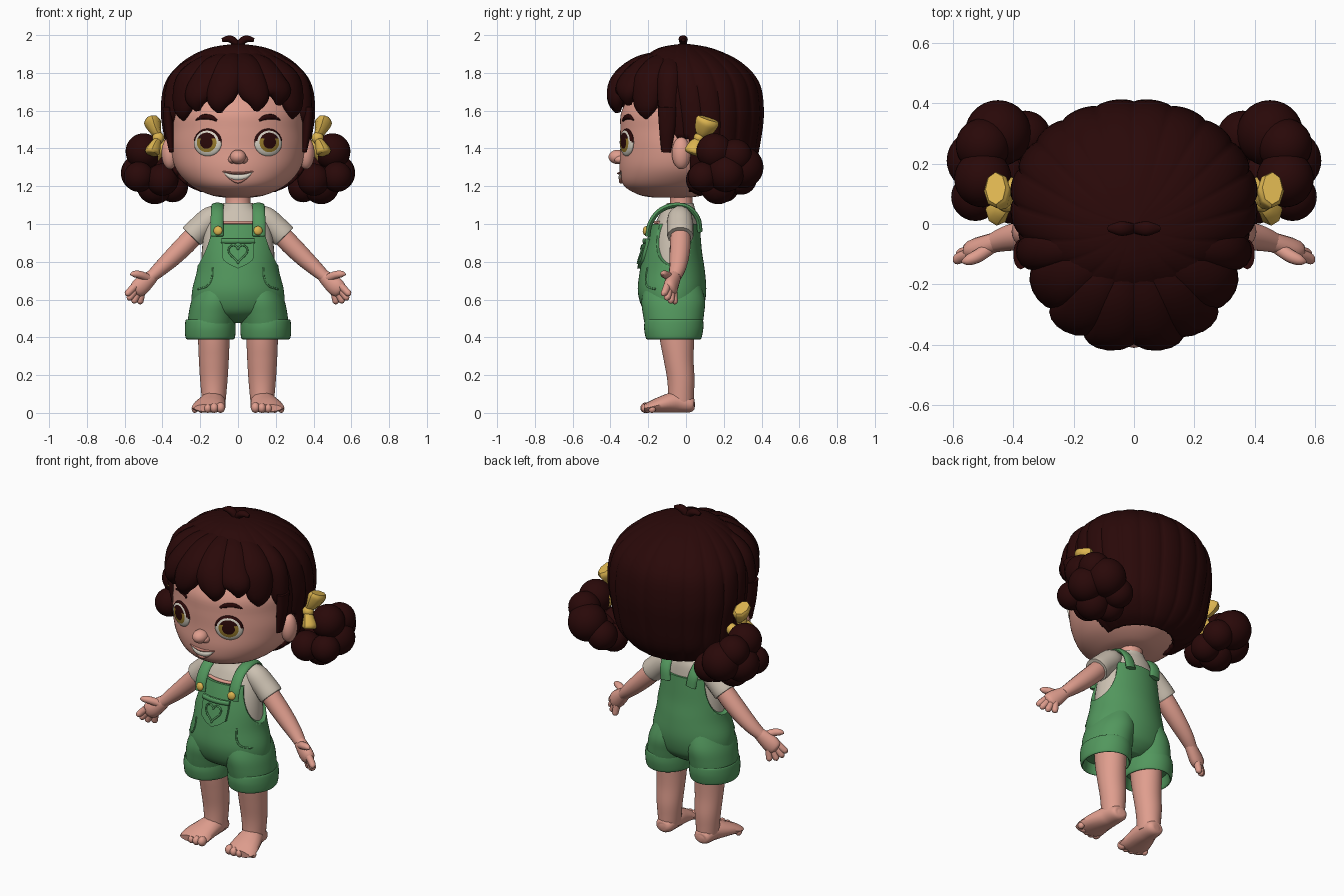
import bpy, bmesh, math
from mathutils import Vector
from mathutils.bvhtree import BVHTree

if "Cube" in bpy.data.objects:
    bpy.data.objects.remove(bpy.data.objects["Cube"], do_unlink=True)


def material(name, r, g, b):
    m = bpy.data.materials.new(name)
    m.use_nodes = True
    m.diffuse_color = (r, g, b, 1)
    bsdf = next(n for n in m.node_tree.nodes if n.type == "BSDF_PRINCIPLED")
    bsdf.inputs["Base Color"].default_value = (r, g, b, 1)
    bsdf.inputs["Roughness"].default_value = 0.7
    return m


SKIN = material("skin", 0.74, 0.34, 0.27)
HAIR = material("dark_hair", 0.022, 0.0025, 0.0025)
GREEN = material("green_cloth", 0.085, 0.31, 0.11)
SHIRT = material("cream_shirt", 0.6, 0.53, 0.44)
YELLOW = material("yellow", 0.72, 0.46, 0.08)
WHITE = material("eye_white", 0.68, 0.64, 0.55)
IRIS = material("golden_iris", 0.32, 0.2, 0.025)
LIP = material("lip", 0.6, 0.24, 0.19)


def finish(name, bm, mats, mirror=False, angle=50):
    bmesh.ops.recalc_face_normals(bm, faces=bm.faces)
    me = bpy.data.meshes.new(name)
    bm.to_mesh(me)
    bm.free()
    for m in mats:
        me.materials.append(m)
    me.shade_smooth()
    me.set_sharp_from_angle(angle=math.radians(angle))
    ob = bpy.data.objects.new(name, me)
    bpy.context.collection.objects.link(ob)
    if mirror:
        ob.modifiers.new("mirror", "MIRROR").use_mirror_merge = False
    return ob


def spline(keys, sub):
    """Smooth curve through key tuples of any length."""
    out = []
    for i in range(len(keys) - 1):
        quad = [keys[max(i - 1, 0)], keys[i], keys[i + 1], keys[min(i + 2, len(keys) - 1)]]
        for k in range(sub):
            t = k / sub
            out.append([b + t * ((c - a) + t * ((2*a - 5*b + 4*c - d) + t * (3*b - a - 3*c + d))) / 2
                        for a, b, c, d in zip(*quad)])
    return out + [list(keys[-1])]


def skin_rings(name, rings, mat, mirror):
    bm = bmesh.new()
    rows = [[bm.verts.new(p) for p in r] for r in rings]
    n = len(rows[0])
    for lo, hi in zip(rows, rows[1:]):
        for i in range(n):
            bm.faces.new((lo[i], lo[(i + 1) % n], hi[(i + 1) % n], hi[i]))
    bm.faces.new(rows[0])
    bm.faces.new(rows[-1])
    return finish(name, bm, [mat], mirror)


def loft(name, keys, mat, cx=0, mirror=False, n=40, sub=5, ripple=None):
    """Stack of ellipses; each key is z, half width, front y, back y, x shift."""
    rings = []
    for z, rx, yf, yb, dx in spline([tuple(k) + (0,) * (5 - len(k)) for k in keys], sub):
        ring = []
        for i in range(n):
            t = math.tau * i / n
            s = ripple(t) if ripple else 1
            ring.append((cx + dx + rx * s * math.cos(t),
                         (yf + yb) / 2 + (yb - yf) / 2 * s * math.sin(t), z))
        rings.append(ring)
    return skin_rings(name, rings, mat, mirror)


def tube(name, pts, mat, side=(1, 0, 0), mirror=False, n=14, sub=5):
    """Sweep along points x, y, z, half width along side, half thickness."""
    path = spline(pts, sub)
    pos = [Vector(p[:3]) for p in path]
    rings = []
    for i, p in enumerate(path):
        tan = (pos[min(i + 1, len(pos) - 1)] - pos[max(i - 1, 0)]).normalized()
        u = Vector(side)
        u = (u - tan * u.dot(tan)).normalized()
        v = tan.cross(u)
        a, b = max(p[3], 0.001), max(p[4], 0.001)
        rings.append([pos[i] + u * a * math.cos(math.tau * k / n) + v * b * math.sin(math.tau * k / n)
                      for k in range(n)])
    return skin_rings(name, rings, mat, mirror)


def ball(name, c, r, mats, mirror=False, axis=None, rule=None, seg=28):
    bm = bmesh.new()
    bmesh.ops.create_uvsphere(bm, u_segments=seg, v_segments=seg * 2 // 3, radius=1)
    if rule:
        for f in bm.faces:
            f.material_index = rule(f.calc_center_median())
    quat = Vector(axis).to_track_quat("Z", "Y") if axis else None
    for v in bm.verts:
        p = Vector((v.co.x * r[0], v.co.y * r[1], v.co.z * r[2]))
        v.co = (quat @ p if quat else p) + Vector(c)
    return finish(name, bm, mats, mirror)


def tree_of(ob):
    return BVHTree.FromPolygons([v.co for v in ob.data.vertices],
                                [list(p.vertices) for p in ob.data.polygons])


def on(tree, x, z):
    return tree.ray_cast(Vector((x, -2, z)), Vector((0, 1, 0)))[:2]


def line_on(name, tree, pts, mat, lift=0.0, mirror=False, side=(0, 0, 1)):
    """Tube laid on a surface; points are x, z, half width, half thickness."""
    full = [(*(on(tree, x, z)[0] - Vector((0, lift, 0))), a, b) for x, z, a, b in pts]
    return tube(name, full, mat, side, mirror, n=10)


# Head and face
head = loft("head", [(1.14, .07, -.17, .02), (1.155, .15, -.25, .1), (1.205, .252, -.33, .19),
                     (1.29, .328, -.352, .27), (1.4, .357, -.348, .3), (1.5, .355, -.348, .31),
                     (1.6, .35, -.34, .31), (1.7, .3, -.27, .27), (1.8, .18, -.12, .15)], SKIN, n=64)
face = tree_of(head)
loft("neck", [(1.05, .075, -.1, .04), (1.12, .065, -.085, .035), (1.2, .07, -.09, .04)], SKIN)
ball("nose", (0, -.36, 1.355), (.043, .05, .038), [SKIN])
ball("nose_sides", (.03, -.345, 1.342), (.022, .035, .022), [SKIN], True)
ball("ears", (.36, -.025, 1.375), (.045, .05, .085), [SKIN], True)


def eye_rule(c):
    r = math.hypot(c.x, c.y)
    if r < .46 or (r < .7 and c.y > .3) or (r > .86 and c.y > .05):
        return 2
    return 1 if r < .72 else 0


spot, normal = on(face, .16, 1.432)
ball("eyes", spot, (.08, .073, .022), [WHITE, IRIS, HAIR], True, normal, eye_rule, 60)
line_on("eyebrows", face, [(.112, 1.548, .006, .008), (.14, 1.563, .013, .01),
                           (.185, 1.567, .013, .01), (.222, 1.55, .003, .006)], HAIR, mirror=True)
line_on("teeth", face, [(-.075, 1.272, .002, .004), (-.04, 1.252, .013, .01), (0, 1.246, .016, .012),
                        (.04, 1.252, .013, .01), (.075, 1.272, .002, .004)], WHITE)
line_on("upper_lip", face, [(-.08, 1.278, .003, .005), (0, 1.268, .007, .016), (.08, 1.278, .003, .005)], LIP)
line_on("lower_lip", face, [(-.07, 1.265, .003, .005), (0, 1.224, .01, .016), (.07, 1.265, .003, .005)], LIP)

# Hair shell with strand grooves, opened around the face and ears
hair = loft("hair_cap", [(1.17, .2, -.15, .23), (1.21, .28, -.18, .3), (1.3, .36, -.2, .365),
                         (1.45, .392, -.23, .4), (1.6, .412, -.26, .415), (1.75, .388, -.28, .39),
                         (1.86, .295, -.24, .29), (1.93, .16, -.15, .14), (1.955, .01, -.02, 0)],
            HAIR, n=200, ripple=lambda t: 1 - .028 * (1 - abs(math.sin(10 * t)) ** .6))
bm = bmesh.new()
bm.from_mesh(hair.data)
bmesh.ops.delete(bm, context="FACES", geom=[
    f for f in bm.faces for c in [f.calc_center_median()]
    if not (c.z > 1.6 or (c.y > -.13 and c.z > 1.45) or (c.y > .02 and c.z > 1.172))])
bm.to_mesh(hair.data)
bm.free()
shell = hair.modifiers.new("thickness", "SOLIDIFY")
shell.thickness = .025
shell.offset = -1

# Fringe locks fanned across the forehead
for i, (deg, tip, reach, wide) in enumerate([
        (-82, 1.53, 1.0, .72), (-58, 1.55, .98, 1), (-33, 1.6, 1.0, 1), (-11, 1.59, 1.05, 1),
        (11, 1.6, 1.05, 1), (33, 1.63, 1.0, 1), (58, 1.56, .98, 1), (82, 1.53, 1.0, .72)]):
    dx, dy = math.sin(math.radians(deg)), -math.cos(math.radians(deg))
    lean = math.copysign(.03, deg) if abs(deg) < 40 else 0
    rows = [(.06, 1.89, .03, .03), (.19, 1.845, .075, .045), (.285, 1.755, .09, .055),
            (.31, tip + .065, .07, .046), (.3, tip, .014, .014)]
    tube(f"fringe_lock_{i + 1}", [(dx * r * reach * 1.12 + (lean if k > 2 else 0), -.05 + dy * r * reach,
                                   z, a * wide, b) for k, (r, z, a, b) in enumerate(rows)], HAIR, (-dy, dx, 0))
tube("sideburns", [(.375, -.1, 1.62, .05, .025), (.365, -.1, 1.5, .042, .025),
                   (.352, -.105, 1.38, .025, .012)], HAIR, (0, 1, 0), True)
tube("crown_sprouts", [(0, -.015, 1.92, .014, .012), (.015, -.015, 1.96, .02, .02),
                       (.045, -.015, 1.98, .024, .019), (.085, -.015, 1.974, .01, .01)],
     HAIR, (0, 1, 0), True)

# Bunches built from rounded curls
for i, (x, y, z, r) in enumerate([(.5, .15, 1.385, .095), (.52, .21, 1.27, .1), (.44, .17, 1.2, .095),
                                  (.45, .3, 1.3, .11), (.4, .085, 1.235, .085), (.525, .09, 1.25, .08),
                                  (.36, .29, 1.24, .085), (.345, .2, 1.195, .08), (.5, .26, 1.36, .09)]):
    ball(f"bunch_curls_{i + 1}", (x, y, z), (r, r, r), [HAIR], True)
tube("bunch_ties", [(.37, .12, 1.42, .03, .03), (.41, .12, 1.4, .035, .035), (.45, .14, 1.36, .04, .04)],
     YELLOW, (0, 1, 0), True)
tube("bow_upper_loops", [(.41, .07, 1.455, .016, .014), (.435, .09, 1.49, .046, .03),
                         (.452, .11, 1.535, .062, .045), (.458, .118, 1.558, .056, .034)],
     YELLOW, (0, 1, -.4), True, n=8)
tube("bow_lower_loops", [(.41, .075, 1.455, .014, .014), (.435, .058, 1.425, .038, .028),
                         (.452, .045, 1.385, .052, .04), (.456, .04, 1.37, .044, .03)],
     YELLOW, (0, 1, -.4), True, n=8)
ball("bow_knots", (.422, .07, 1.455), (.032, .03, .032), [YELLOW], True)

# Shirt and sleeves
shirt = loft("shirt", [(.68, .195, -.22, .075), (.85, .192, -.205, .07), (.97, .175, -.175, .062),
                       (1.05, .14, -.14, .055), (1.09, .092, -.115, .045), (1.11, .08, -.1, .04)], SHIRT)
line_on("shirt_trim", tree_of(shirt), [(x, 1.008, .009, .012) for x in (-.09, -.04, 0, .04, .09)], SKIN)
tube("sleeves", [(.09, -.035, 1.04, .05, .05), (.14, -.032, 1.03, .066, .066), (.2, -.03, .98, .07, .067),
                 (.245, -.03, .935, .069, .068), (.235, -.03, .945, .055, .055)], SHIRT, (0, 1, 0), True)

# Dungarees: solid body with rounded armholes cut out
body = loft("dungaree_body", [(.475, .08, -.11, .02), (.505, .17, -.18, .06), (.55, .235, -.228, .09),
                              (.64, .244, -.255, .107), (.75, .218, -.245, .1), (.85, .207, -.225, .085),
                              (.94, .192, -.2, .077), (1.0, .18, -.18, .072)], GREEN, n=64)
cloth = tree_of(body)
cutter = ball("armhole_cutter", (.225, -.065, 1.0), (.105, .15, .225), [GREEN], True, seg=48)
cutter.hide_render = True
cut = body.modifiers.new("armholes", "BOOLEAN")
cut.object = cutter
cut.solver = "EXACT"
bpy.context.view_layer.objects.active = body
bpy.ops.object.modifier_apply(modifier=cut.name)
bpy.data.objects.remove(cutter, do_unlink=True)

loft("shorts_legs", [(.7, .09, -.21, .07, -.04), (.6, .124, -.235, .1, -.025), (.52, .127, -.228, .095, -.01),
                     (.45, .124, -.215, .085, 0)], GREEN, cx=.145, mirror=True)
loft("turned_cuffs", [(.485, .118, -.205, .08), (.492, .13, -.217, .09), (.45, .134, -.222, .092),
                      (.405, .132, -.215, .084), (.39, .125, -.208, .077), (.4, .115, -.2, .07),
                      (.45, .108, -.19, .06)], GREEN, cx=.147, mirror=True)
tube("shoulder_straps", [(.11, -.203, .935, .034, .014), (.112, -.19, 1.0, .034, .014),
                         (.11, -.145, 1.065, .033, .014), (.108, -.07, 1.098, .033, .014),
                         (.104, .01, 1.088, .033, .014), (.095, .062, 1.03, .033, .014),
                         (.085, .074, .96, .033, .014)], GREEN, (1, 0, 0), True)
ball("strap_buttons", (.106, -.214, .965), (.024, .024, .014), [YELLOW], True, (.25, -1, .15))


# Bib pocket, heart and side pocket seams
def plate(name, outline, lift, mat):
    bm = bmesh.new()
    front = [bm.verts.new(on(cloth, x, z)[0] - Vector((0, lift, 0))) for x, z in outline]
    back = [bm.verts.new(v.co + Vector((0, lift + .02, 0))) for v in front]
    mid = bm.verts.new(on(cloth, 0, .85)[0] - Vector((0, lift, 0)))
    n = len(front)
    for i in range(n):
        j = (i + 1) % n
        bm.faces.new((front[i], front[j], mid))
        bm.faces.new((front[i], back[i], back[j], front[j]))
    return finish(name, bm, [mat])


pocket = [(-.085, .92), (0, .92), (.085, .92), (.085, .86), (.08, .81), (.045, .785),
          (0, .765), (-.045, .785), (-.08, .81), (-.085, .86)]
plate("bib_pocket", pocket, .016, GREEN)
line_on("pocket_hem", cloth, [(x, .91, .014, .01) for x in (-.087, -.04, 0, .04, .087)], GREEN, .013)
heart = []
for i in range(25):
    t = math.tau * i / 24
    heart.append((.05 * math.sin(t) ** 3, .848 + .0033 * (13 * math.cos(t) - 5 * math.cos(2 * t)
                                                          - 2 * math.cos(3 * t) - math.cos(4 * t)), .005, .005))
line_on("heart_stitching", cloth, heart, GREEN, .018, side=(0, 1, 0))
line_on("side_pocket_seams", cloth, [(.135, .77, .005, .005), (.14, .71, .005, .005), (.165, .67, .005, .005),
                                     (.212, .655, .005, .005)], GREEN, mirror=True, side=(0, 1, 0))

# Arms and hands
tube("arms", [(.18, -.03, 1.0, .05, .05), (.26, -.03, .91, .055, .054), (.34, -.035, .83, .052, .05),
              (.41, -.045, .765, .044, .041), (.46, -.06, .72, .034, .032)], SKIN, (0, 1, 0), True)
tube("palms", [(.44, -.052, .735, .03, .03), (.475, -.066, .705, .042, .034), (.515, -.08, .67, .05, .036),
               (.54, -.085, .648, .042, .03), (.55, -.087, .64, .02, .015)], SKIN, (.55, -.25, .75), True)
for i, (x, y, z, tx, ty, tz) in enumerate([(.545, -.1, .672, .595, -.118, .622), (.54, -.09, .655, .583, -.1, .598),
                                           (.528, -.078, .642, .556, -.08, .58), (.51, -.066, .64, .52, -.06, .575)]):
    tube(f"fingers_{i + 1}", [(x, y, z, .02, .02), ((x + tx) / 2, (y + ty) / 2, (z + tz) / 2, .019, .019),
                              (tx * .85 + x * .15, ty, tz * .85 + z * .15, .016, .016), (tx, ty, tz, .004, .004)],
         SKIN, (0, 1, 0), True)
tube("thumbs", [(.47, -.075, .71, .022, .022), (.515, -.105, .73, .022, .021),
                (.55, -.12, .735, .017, .017), (.57, -.125, .732, .004, .004)], SKIN, (0, 1, 0), True)

# Legs, feet and toes
loft("legs", [(.5, .085, -.15, .05), (.38, .083, -.137, .043), (.28, .079, -.118, .04), (.18, .073, -.1, .045),
              (.1, .066, -.095, .042), (.04, .06, -.1, .04)], SKIN, cx=.128, mirror=True)
tube("feet", [(.128, .046, .04, .02, .015), (.128, .03, .042, .05, .04), (.132, -.05, .056, .066, .056),
              (.147, -.13, .044, .082, .044), (.156, -.195, .029, .09, .029), (.157, -.222, .026, .076, .02)],
     SKIN, mirror=True)
for i in range(5):
    r = .028 - .002 * i
    ball(f"toes_{i + 1}", (.092 + .034 * i, -.212 + .004 * i * i - .008 * i, r), (r * .85, r, r), [SKIN], True)
